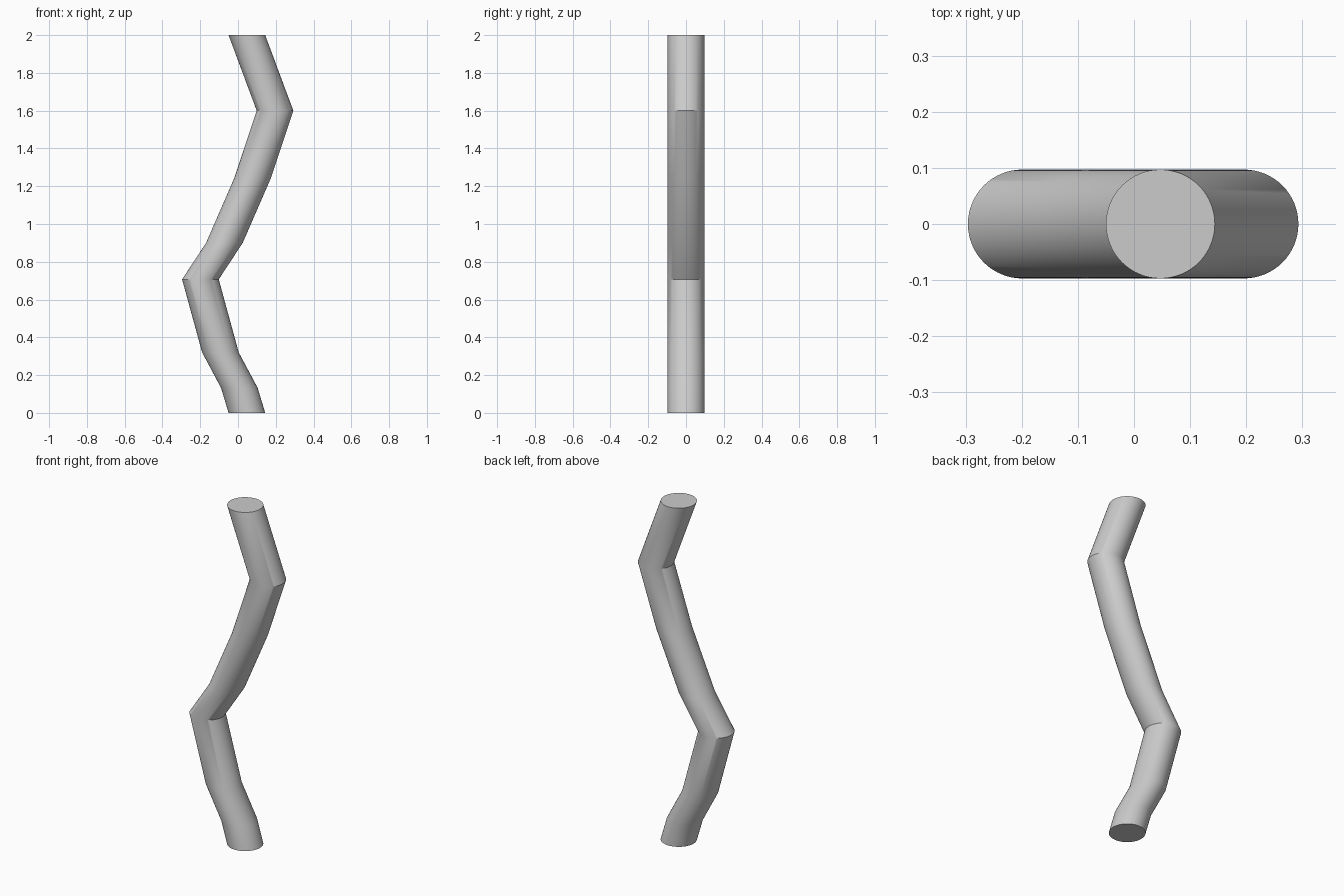
import bpy, bmesh
from math import cos, sin, tau, radians

if "Cube" in bpy.data.objects:
    bpy.data.objects.remove(bpy.data.objects["Cube"])

RADIUS, SIDES = 0.097, 64
# centre line of the bent pole: (x, z) of each level round section
PATH = [(0.047, 0), (0.007, 0.133), (-0.093, 0.32), (-0.199, 0.707),
        (-0.072, 0.90), (0.078, 1.245), (0.196, 1.60), (0.047, 2.0)]

bm = bmesh.new()

# level rings along the path
rings = [[bm.verts.new((x + RADIUS * cos(tau * i / SIDES), RADIUS * sin(tau * i / SIDES), z))
          for i in range(SIDES)] for x, z in PATH]

# side walls between neighbouring rings
for low, high in zip(rings, rings[1:]):
    for i in range(SIDES):
        j = (i + 1) % SIDES
        bm.faces.new((low[i], low[j], high[j], high[i]))

# flat end caps
bm.faces.new(rings[0][::-1])
bm.faces.new(rings[-1])

mesh = bpy.data.meshes.new("bent_pole")
bm.to_mesh(mesh)
bm.free()
pole = bpy.data.objects.new("bent_pole", mesh)
bpy.context.collection.objects.link(pole)

# smooth round walls, crisp bends and ends
bpy.context.view_layer.objects.active = pole
pole.select_set(True)
bpy.ops.object.shade_smooth_by_angle(angle=radians(30))
